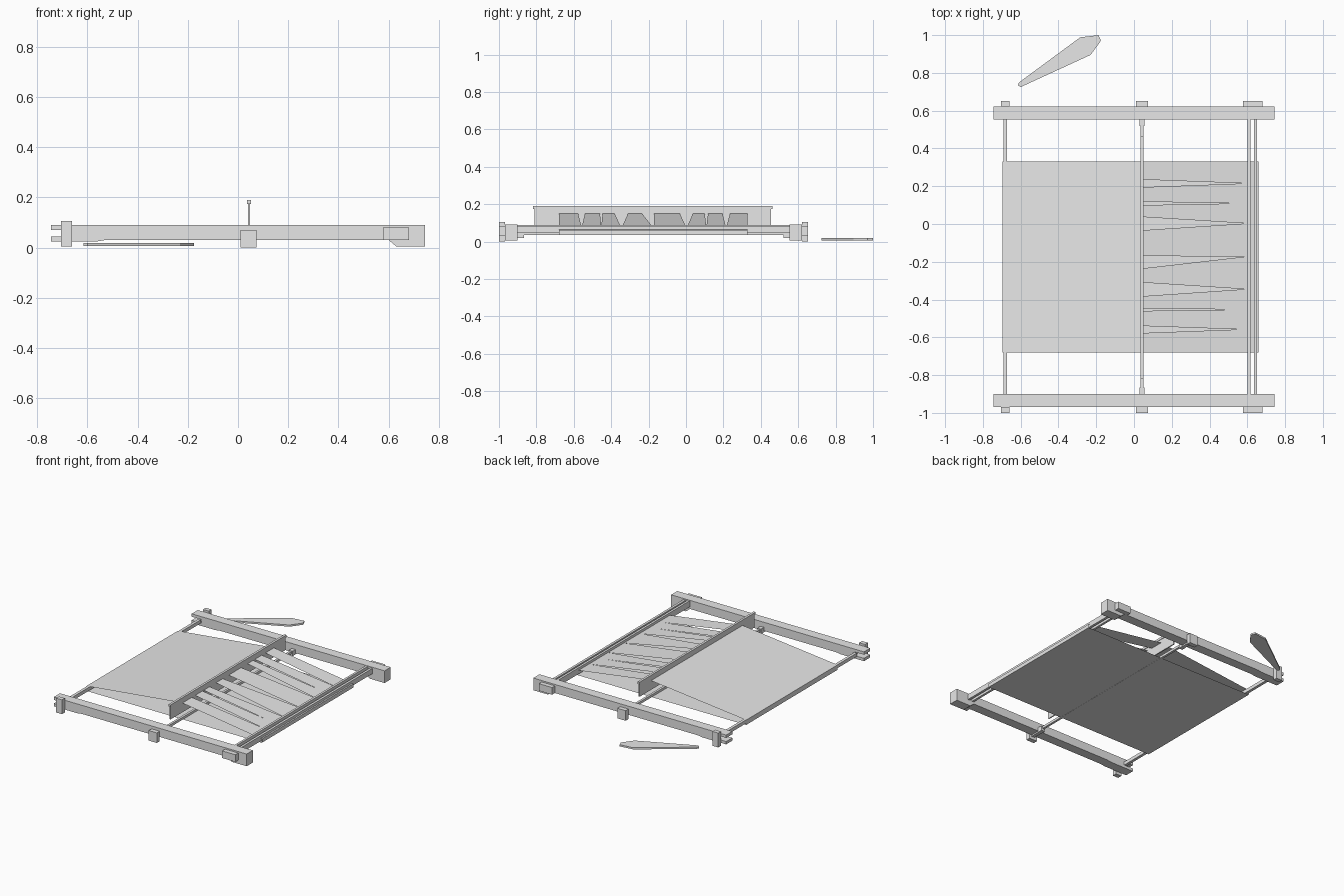
import bpy, bmesh

cube = bpy.data.objects.get("Cube")
if cube:
    bpy.data.objects.remove(cube, do_unlink=True)

mat = bpy.data.materials.new("light grey")
mat.use_nodes = True
GREY = (0.8, 0.8, 0.8, 1)
mat.diffuse_color = GREY
mat.node_tree.nodes["Principled BSDF"].inputs["Base Color"].default_value = GREY


def finish(name, bm):
    bmesh.ops.recalc_face_normals(bm, faces=bm.faces)
    me = bpy.data.meshes.new(name)
    bm.to_mesh(me)
    bm.free()
    me.materials.append(mat)
    ob = bpy.data.objects.new(name, me)
    bpy.context.collection.objects.link(ob)
    return ob


def box(name, x, y, z):
    bm = bmesh.new()
    bmesh.ops.create_cube(bm, size=1)
    for v in bm.verts:
        v.co = [lo + (c + 0.5) * (hi - lo) for c, (lo, hi) in zip(v.co, (x, y, z))]
    return finish(name, bm)


def prism(name, points, offset):
    """Extrude a flat outline by an offset."""
    bm = bmesh.new()
    face = bm.faces.new([bm.verts.new(p) for p in points])
    ext = bmesh.ops.extrude_face_region(bm, geom=[face])
    bmesh.ops.translate(bm, vec=offset,
                        verts=[g for g in ext["geom"] if isinstance(g, bmesh.types.BMVert)])
    return finish(name, bm)


def sheet(name, points):
    """One flat face, lying with its top side up."""
    bm = bmesh.new()
    face = bm.faces.new([bm.verts.new(p) for p in points])
    face.normal_update()
    if face.normal.z < 0:
        face.normal_flip()
    me = bpy.data.meshes.new(name)
    bm.to_mesh(me)
    bm.free()
    me.materials.append(mat)
    bpy.context.collection.objects.link(bpy.data.objects.new(name, me))


# Side beams with a forked end and a chamfered foot
beam = [(-.745, .025), (-.56, .025), (-.53, .03), (.6, .03), (.63, .005), (.745, .005),
        (.745, .09), (-.745, .09), (-.745, .07), (-.67, .07), (-.67, .045), (-.745, .045)]
for side, y, out in (("front", -.968, -1), ("back", .553, 1)):
    prism(side + "_side_beam", [(x, y, z) for x, z in beam], (0, .068, 0))
    # Pegs on the outer face of the beam
    peg = (-1, -.968) if out < 0 else (.621, .652)
    box(side + "_end_post", (-.705, -.66), peg, (.005, .105))
    box(side + "_middle_peg", (.01, .073), peg, (0, .07))
    box(side + "_roller_peg", (.578, .68), peg, (.03, .08))
    # Heddle rod clamp inside the beam, tied below it
    clamp = (-.9, -.865) if out < 0 else (.52, .553)
    box(side + "_clamp", (.028, .056), clamp, (.02, .055))
    box(side + "_clamp_tie", (.03, .055), (y, y + .068), (.02, .032))

# Cross rods
span = (-.9, .553)
box("cloth_rod", (-.692, -.672), span, (.045, .069))
box("warp_rod_inner", (.6, .616), span, (.045, .088))
box("warp_rod_outer", (.634, .651), span, (.045, .082))
box("heddle_rod", (.034, .05), span, (.035, .052))

# Heddle board with cap
box("heddle_board", (.039, .047), (-.81, .455), (.085, .18))
box("heddle_cap", (.035, .051), (-.818, .463), (.174, .19))

# Cloth wraps the end rods and rises over the heddle
Y0, Y1 = -.68, .33
X0, X1 = -.695, .66


def strip(name, a, b):
    (xa, za), (xb, zb) = a, b
    sheet(name, [(xa, Y0, za), (xb, Y0, zb), (xb, Y1, zb), (xa, Y1, za)])


strip("lower_cloth", (X0, .036), (X1, .036))
strip("cloth_wrap_left", (X0, .036), (X0, .07))
strip("cloth_wrap_right", (X1, .036), (X1, .062))
strip("upper_cloth", (X0, .07), (.045, .15))

# Warp threads: a sloped sheet with long tapered slits (low y, high y, tip x, tip y)
slits = [(-.577, -.54, .565, -.558), (-.46, -.446, .55, -.453), (-.382, -.31, .59, -.345),
         (-.235, -.17, .595, -.172), (-.033, .037, .595, .003), (.1, .118, .55, .109),
         (.195, .235, .59, .215)]
outline = [(X1, Y0), (.045, Y0)]
for low, high, tip_x, tip_y in slits:
    outline += [(.045, low), (tip_x, tip_y), (.045, high)]
outline += [(.045, Y1), (X1, Y1)]
slope = (.062 - .15) / (X1 - .045)
sheet("warp_threads", [(x, y, .15 + slope * (x - .045)) for x, y in outline])

# Loose shuttle lying beside the frame
shuttle = [(-.615, .735), (-.6, .725), (-.23, .895), (-.175, .97), (-.188, 1), (-.285, .988),
           (-.608, .75)]
prism("shuttle", [(x, y, .007) for x, y in shuttle], (0, 0, .012))
